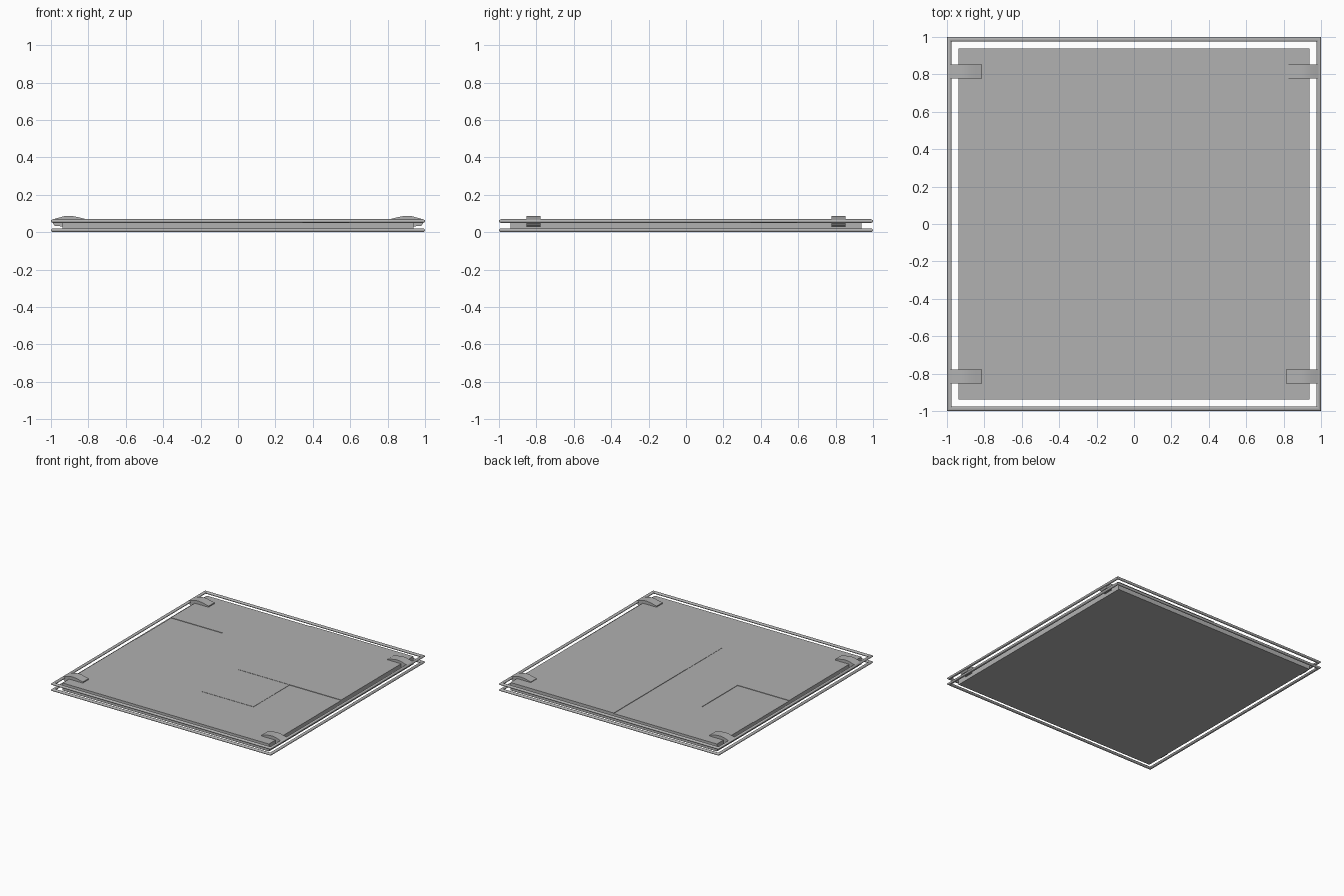
import bpy, bmesh, math

if "Cube" in bpy.data.objects:
    bpy.data.objects.remove(bpy.data.objects["Cube"])

H = 0.938  # half width of the slab
grey = bpy.data.materials.new("mid_grey")
grey.diffuse_color = (0.44, 0.44, 0.44, 1)
grey.use_nodes = True
grey.node_tree.nodes["Principled BSDF"].inputs["Base Color"].default_value = grey.diffuse_color


def make_object(name, bm, smooth=None):
    bmesh.ops.remove_doubles(bm, verts=bm.verts, dist=1e-5)
    bmesh.ops.recalc_face_normals(bm, faces=bm.faces)
    mesh = bpy.data.meshes.new(name)
    bm.to_mesh(mesh)
    bm.free()
    mesh.materials.append(grey)
    obj = bpy.data.objects.new(name, mesh)
    bpy.context.collection.objects.link(obj)
    if smooth:
        bpy.ops.object.select_all(action='DESELECT')
        obj.select_set(True)
        bpy.context.view_layer.objects.active = obj
        bpy.ops.object.shade_smooth_by_angle(angle=math.radians(smooth))
    return obj


def piping(name, z, r_out=0.0125, r_up=0.010, centre=0.9875, sides=12):
    # Square loop swept with an oval cross-section
    section = [(centre + r_out * math.cos(2 * math.pi * i / sides),
                z + r_up * math.sin(2 * math.pi * i / sides)) for i in range(sides)]
    bm = bmesh.new()
    rings = [[bm.verts.new((sx * r, sy * r, h)) for r, h in section]
             for sx, sy in ((1, 1), (-1, 1), (-1, -1), (1, -1))]
    for i in range(4):
        a, b = rings[i], rings[(i + 1) % 4]
        for j in range(sides):
            k = (j + 1) % sides
            bm.faces.new((a[j], a[k], b[k], b[j]))
    return make_object(name, bm, 40)


def strap(name, sx, sy):
    # Arched strap that bridges the gap and hooks between the two loops
    profile = [(0.813, 0.060), (0.813, 0.070), (0.85, 0.079), (0.88, 0.085), (0.905, 0.087),
               (0.93, 0.085), (0.96, 0.077), (0.99, 0.068), (0.99, 0.046), (0.98, 0.034),
               (0.96, 0.033), (0.93, 0.028), (0.93, 0.060)]
    bm = bmesh.new()
    face = bm.faces.new([bm.verts.new((sx * x, sy * 0.816 - 0.038, z)) for x, z in profile])
    ext = bmesh.ops.extrude_face_region(bm, geom=[face])
    verts = [v for v in ext["geom"] if isinstance(v, bmesh.types.BMVert)]
    bmesh.ops.translate(bm, verts=verts, vec=(0, 0.076, 0))
    return make_object(name, bm, 30)


def level(i, j):
    # Top height of each cell of the slab: one raised quarter, one raised and one sunken panel
    if not (0 <= i < 4 and 0 <= j < 4):
        return 0.0
    if i >= 2 and j >= 2:
        return 0.065
    return {(2, 1): 0.063, (0, 2): 0.057}.get((i, j), 0.061)


# Main slab with its shallow steps
bm = bmesh.new()


def quad(*points):
    bm.faces.new([bm.verts.new(p) for p in points])


def at(i):
    return -H + i * H / 2


for i in range(5):
    for j in range(5):
        x, y, h = at(i), at(j), level(i, j)
        if i < 4 and j < 4:
            for z in (0.0, h):
                quad((x, y, z), (at(i + 1), y, z), (at(i + 1), at(j + 1), z), (x, at(j + 1), z))
        g = level(i - 1, j)
        if g != h:
            quad((x, y, g), (x, at(j + 1), g), (x, at(j + 1), h), (x, y, h))
        g = level(i, j - 1)
        if g != h:
            quad((x, y, g), (at(i + 1), y, g), (at(i + 1), y, h), (x, y, h))
bmesh.ops.remove_doubles(bm, verts=bm.verts, dist=1e-5)
make_object("slab", bm)

# Lower and upper edge loops
piping("lower_edge_loop", 0.010)
piping("upper_edge_loop", 0.059)

# Four corner straps
for sx, side in ((-1, "left"), (1, "right")):
    for sy, end in ((-1, "front"), (1, "back")):
        strap(f"strap_{end}_{side}", sx, sy)
